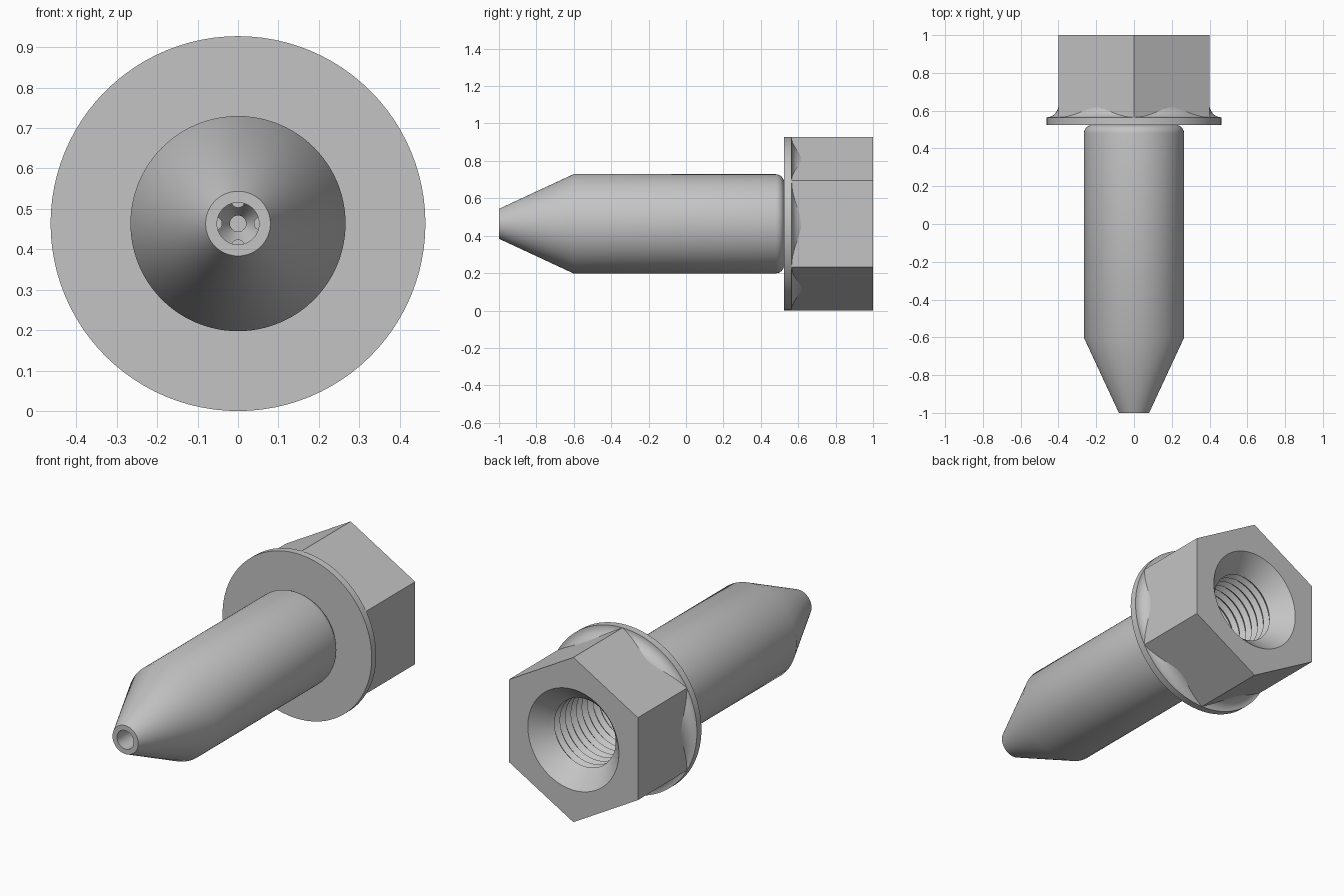
import bpy
import bmesh
import math
from mathutils import Matrix

if "Cube" in bpy.data.objects:
    bpy.data.objects.remove(bpy.data.objects["Cube"], do_unlink=True)

AXIS_Z = 0.4635     # height of the long axis
SEGMENTS = 96
APOTHEM = 0.401     # half the width across the hexagon flats
PITCH = 0.049

steel = bpy.data.materials.new("grey steel")
steel.use_nodes = True
grey = (0.55, 0.55, 0.55, 1)
steel.diffuse_color = grey
bsdf = next(n for n in steel.node_tree.nodes if n.type == "BSDF_PRINCIPLED")
bsdf.inputs["Base Color"].default_value = grey


def finish(bm, name):
    bmesh.ops.recalc_face_normals(bm, faces=bm.faces)
    mesh = bpy.data.meshes.new(name)
    bm.to_mesh(mesh)
    bm.free()
    mesh.materials.append(steel)
    obj = bpy.data.objects.new(name, mesh)
    bpy.context.collection.objects.link(obj)
    bpy.ops.object.select_all(action="DESELECT")
    obj.select_set(True)
    bpy.context.view_layer.objects.active = obj
    bpy.ops.object.shade_smooth_by_angle(angle=math.radians(25))
    return obj


def hex_radius(angle):
    sector = math.pi / 3
    return APOTHEM / math.cos(angle % sector - sector / 2)


def lathe(name, profile, loop):
    """Turn (y, radius) points about the long axis; radius "hex" follows the hexagon."""
    bm = bmesh.new()
    rings = []
    for y, r in profile:
        if r == 0:
            rings.append([bm.verts.new((0, y, AXIS_Z))] * SEGMENTS)
            continue
        ring = []
        for i in range(SEGMENTS):
            a = math.tau * i / SEGMENTS
            rad = hex_radius(a) if r == "hex" else r
            ring.append(bm.verts.new((rad * math.sin(a), y, AXIS_Z + rad * math.cos(a))))
        rings.append(ring)
    pairs = list(zip(rings, rings[1:]))
    if loop:
        pairs.append((rings[-1], rings[0]))
    for low, high in pairs:
        for i in range(SEGMENTS):
            j = (i + 1) % SEGMENTS
            corners = dict.fromkeys((low[i], low[j], high[j], high[i]))
            bm.faces.new(list(corners))
    return finish(bm, name)


def thread(start, turns):
    """Sharp ridges running forward from the start."""
    points = [(start, 0.21)]
    for i in range(turns):
        points += [(start - (i + 0.5) * PITCH, 0.19), (start - (i + 1) * PITCH, 0.21)]
    return points


head_thread = thread(0.92, 8)
joint = head_thread[-1][0]

# Hexagonal head with countersunk threaded bore
lathe("hex_head",
      [(joint, "hex"), (1, "hex"), (1, 0.283), (0.935, 0.222)] + head_thread, True)

# Thin round flange with a concave fillet rising into the flats
fillet = [(0.565 + 0.075 * (1 - math.cos(t)), 0.46 - 0.062 * math.sin(t))
          for t in [math.pi / 2 * k / 8 for k in range(9)]]
lathe("flange",
      [(0.525, 0.213), (0.525, 0.4635), (0.565, 0.4635)] + fillet
      + [(0.64, 0.3), (joint + 0.01, 0.213)], True)

# Shaft with conical tip, stepped tip bore and blind end of the threaded bore
neck = [(0.48 + 0.045 * math.sin(t), 0.22 + 0.045 * math.cos(t))
        for t in [math.pi / 2 * k / 6 for k in range(7)]]
lathe("shaft",
      [(-0.5, 0), (-0.5, 0.02), (-0.8, 0.02), (-0.86, 0.052), (-1, 0.052), (-1, 0.08),
       (-0.6, 0.266)] + neck + [(joint, 0.22)] + thread(joint, 3)
      + [(0.33, 0.19), (0.23, 0)], False)

# Small port faces around the tip bore
for i in range(4):
    a = math.tau * i / 4
    place = Matrix.Translation((0.056 * math.sin(a), -0.85, AXIS_Z + 0.056 * math.cos(a)))
    bm = bmesh.new()
    bmesh.ops.create_cone(bm, cap_ends=True, segments=24, radius1=0.017, radius2=0.017,
                          depth=0.05, matrix=place @ Matrix.Rotation(math.pi / 2, 4, "X"))
    finish(bm, f"tip_port_{i + 1}")
